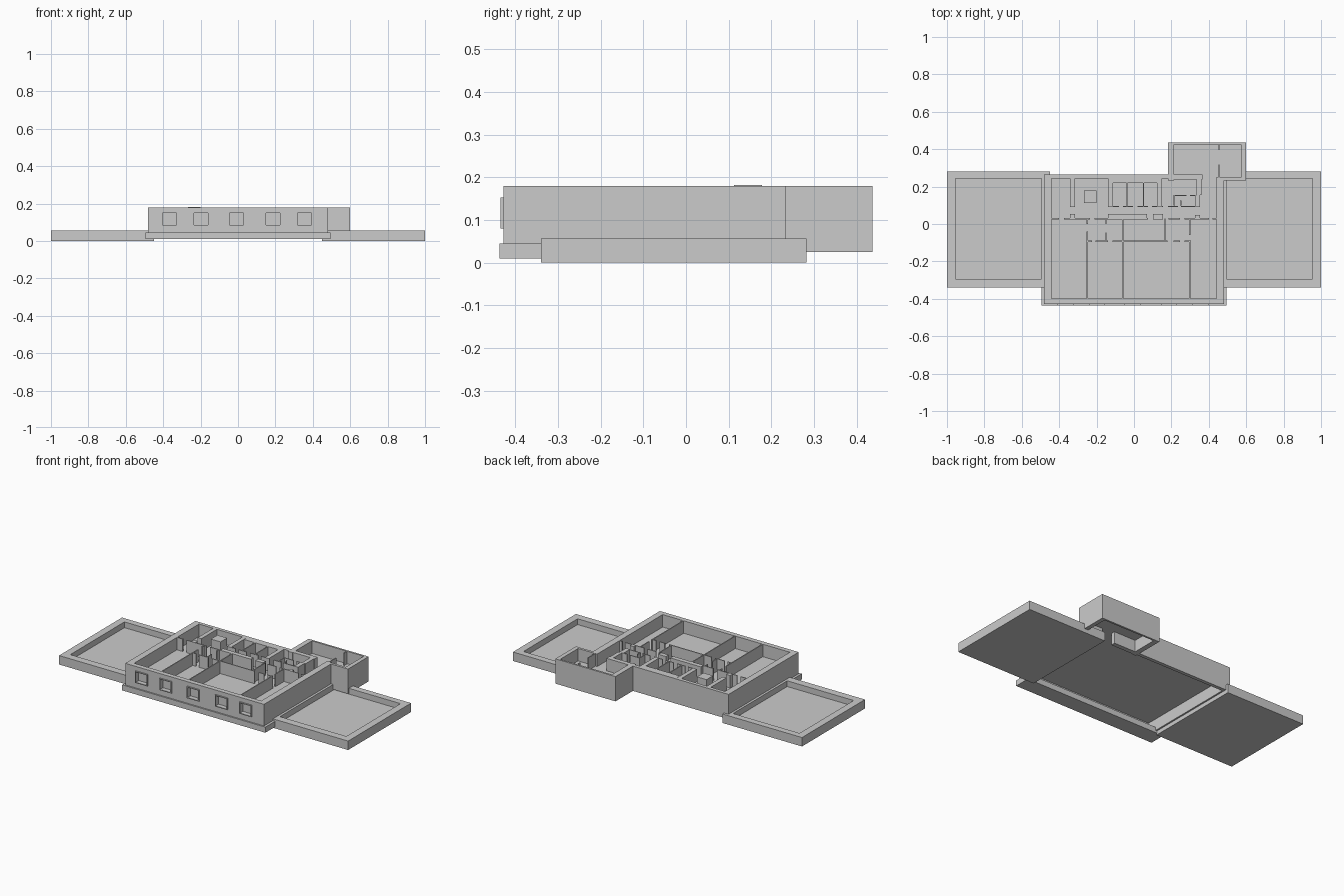
import bpy, bmesh

def boxes(name, items):
    """One object made of boxes (x0, x1, y0, y1, z0, z1)."""
    bm = bmesh.new()
    for x0, x1, y0, y1, z0, z1 in items:
        vs = [bm.verts.new((x, y, z)) for z in (z0, z1)
              for x, y in ((x0, y0), (x1, y0), (x1, y1), (x0, y1))]
        for f in ((3, 2, 1, 0), (4, 5, 6, 7), (0, 1, 5, 4),
                  (1, 2, 6, 5), (2, 3, 7, 6), (3, 0, 4, 7)):
            bm.faces.new([vs[i] for i in f])
    me = bpy.data.meshes.new(name)
    bm.to_mesh(me)
    bm.free()
    ob = bpy.data.objects.new(name, me)
    bpy.context.collection.objects.link(ob)
    return ob

def tray(name, out, inn, z0, zf, z1):
    """Rectangular shell with a floor; out and inn are (x0, x1, y0, y1)."""
    a, b, c, d = out
    e, f, g, h = inn
    boxes(name, [(e, f, g, h, z0, zf), (a, e, c, d, z0, z1), (f, b, c, d, z0, z1),
                 (e, f, c, g, z0, z1), (e, f, h, d, z0, z1)])

ZB, ZU, ZF, ZT = 0.025, 0.098, 0.102, 0.18  # wall base, floor underside, floor, wall top
T = 0.003  # half thickness of thin partitions

# side terraces
tray("left_terrace", (-1, -0.45, -0.34, 0.282), (-0.955, -0.495, -0.293, 0.242), 0, 0.02, 0.056)
tray("right_terrace", (0.45, 1, -0.34, 0.282), (0.495, 0.955, -0.293, 0.242), 0, 0.02, 0.056)

# front plinth
boxes("plinth", [(-0.495, 0.495, -0.437, -0.335, 0.01, 0.045)])

# main shell: raised floor, side walls, stepped back wall
boxes("main_floor", [(-0.44, 0.44, -0.398, 0.25, ZU, ZF)])
boxes("outer_walls", [(-0.48, -0.44, -0.428, 0.265, ZB, ZT), (0.44, 0.48, -0.428, 0.25, ZB, ZT),
                      (-0.44, 0.365, 0.243, 0.265, ZB, ZT), (-0.112, 0.123, 0.22, 0.243, ZU, ZT)])

# front wall with five window recesses and projecting frames
centres = (-0.366, -0.198, -0.008, 0.187, 0.355)
W, Z0, Z1 = 0.039, 0.083, 0.15
edges = [-0.44] + [c + s * W for c in centres for s in (-1, 1)] + [0.44]
boxes("front_wall", [(-0.44, 0.44, -0.428, -0.398, ZB, Z0), (-0.44, 0.44, -0.428, -0.398, Z1, ZT)]
      + [(a, b, -0.428, -0.398, Z0, Z1) for a, b in zip(edges[::2], edges[1::2])])
for i, x in enumerate(centres):
    a, b, c = W - 0.002, W + 0.003, 0.003
    boxes("window_%d" % (i + 1), [
        (x - b, x - a, -0.435, -0.42, Z0 - c, Z1 + c), (x + a, x + b, -0.435, -0.42, Z0 - c, Z1 + c),
        (x - a, x + a, -0.435, -0.42, Z0 - c, Z0 + 0.002), (x - a, x + a, -0.435, -0.42, Z1 - 0.002, Z1 + c),
        (x - W, x + W, -0.403, -0.398, Z0, Z1)])

# rear annex, open to the hall through its front wall
boxes("annex", [(0.214, 0.572, 0.249, 0.425, ZU, ZF), (0.182, 0.214, 0.233, 0.437, ZB, ZT),
                (0.572, 0.598, 0.233, 0.437, ZB, ZT), (0.214, 0.572, 0.425, 0.437, ZB, ZT),
                (0.214, 0.365, 0.237, 0.249, ZB, ZT), (0.44, 0.572, 0.233, 0.249, ZB, ZT),
                (0.452, 0.458, 0.395, 0.425, ZU, ZT), (0.452, 0.458, 0.249, 0.318, ZU, ZT)])

def hwalls(name, y, spans, t=T):
    boxes(name, [(a, b, y - t, y + t, ZU, ZT) for a, b in spans])

def vwalls(name, spans, t=T):
    boxes(name, [(x - t, x + t, a, b, ZU, ZT) for x, a, b in spans])

# hall walls and front room partitions
hwalls("hall_front_wall", 0.028, [(-0.44, -0.40), (-0.375, -0.235), (-0.21, -0.14), (-0.14, 0.075),
                                  (0.102, 0.155), (0.185, 0.245), (0.27, 0.40), (0.42, 0.44)])
boxes("hall_piers", [(-0.342, -0.316, 0.025, 0.053, ZU, ZT), (-0.14, 0.07, 0.025, 0.053, ZU, ZT),
                     (0.102, 0.155, 0.025, 0.053, ZU, ZT), (0.326, 0.353, 0.025, 0.048, ZU, ZT)])
vwalls("room_partitions", [(-0.25, 0.0, 0.03), (-0.25, -0.398, -0.04), (-0.15, 0.0, 0.03),
                           (-0.15, -0.09, -0.045), (-0.06, -0.398, 0.03), (0.165, -0.09, 0.03),
                           (0.298, -0.06, 0.03), (0.298, -0.398, -0.085)])
hwalls("middle_wall", -0.092, [(-0.25, -0.225), (-0.205, -0.14), (-0.115, 0.18),
                               (0.21, 0.245), (0.27, 0.298)])

# rear rooms
boxes("rear_thick_walls", [(x, x + 0.026, 0.09, 0.243, ZU, ZT) for x in (-0.342, -0.139, 0.123)]
      + [(0.335, 0.36, 0.155, 0.243, ZU, ZT), (0.325, 0.352, 0.09, 0.155, ZU, ZT)])
vwalls("rear_partitions", [(-0.037, 0.095, 0.22), (0.051, 0.095, 0.22),
                           (0.215, 0.10, 0.15), (0.25, 0.10, 0.125)])
hwalls("rear_hall_wall", 0.093, [(-0.139, -0.08), (-0.06, -0.005), (0.02, 0.075), (0.095, 0.155),
                                 (0.182, 0.235), (0.25, 0.325)])
hwalls("rear_closet_wall", 0.152, [(0.212, 0.28), (0.30, 0.34)])
boxes("shaft", [(-0.267, -0.2, 0.113, 0.178, ZU, 0.182)])
